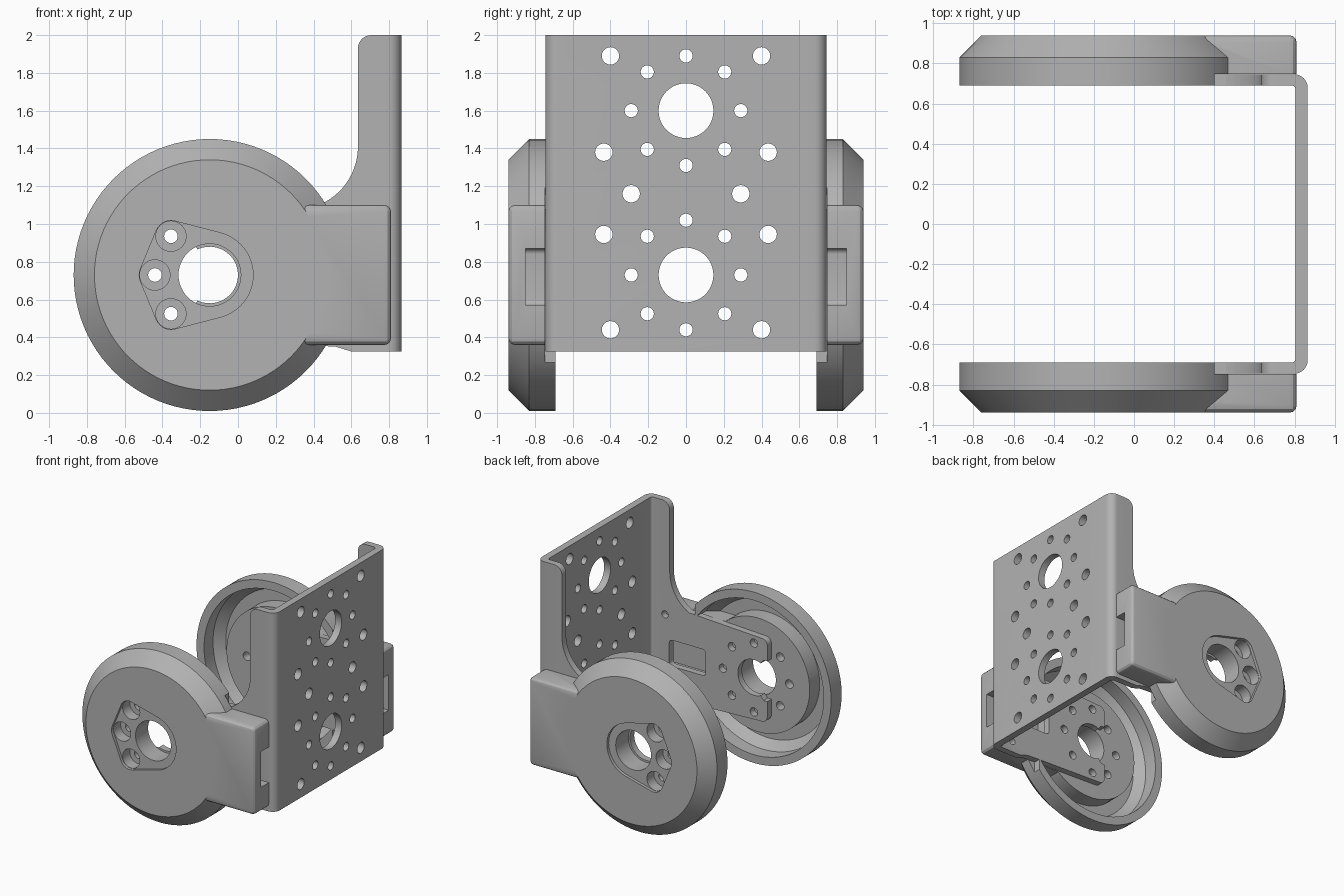
import bpy, bmesh
from math import sin, cos, pi, radians
from mathutils import Vector
from mathutils.geometry import convex_hull_2d

old = bpy.data.objects.get("Cube")
if old:
    bpy.data.objects.remove(old)

grey = bpy.data.materials.new("neutral grey")
grey.use_nodes = True
grey.diffuse_color = (0.45, 0.45, 0.45, 1)
grey.node_tree.nodes["Principled BSDF"].inputs["Base Color"].default_value = grey.diffuse_color

CX, CZ = -0.15, 0.73          # wheel axis
PLACE = {"x": lambda u, v, w: (w, u, v),
         "y": lambda u, v, w: (u, w, v),
         "z": lambda u, v, w: (u, v, w)}


def finish(name, bm):
    bmesh.ops.recalc_face_normals(bm, faces=bm.faces)
    mesh = bpy.data.meshes.new(name)
    bm.to_mesh(mesh)
    bm.free()
    mesh.materials.append(grey)
    ob = bpy.data.objects.new(name, mesh)
    bpy.context.collection.objects.link(ob)
    return ob


def prisms(name, outlines, axis, lo, hi):
    """Extrude one or more 2D outlines along an axis."""
    bm = bmesh.new()
    for pts in outlines:
        a, b = ([bm.verts.new(PLACE[axis](u, v, w)) for u, v in pts] for w in (lo, hi))
        bm.faces.new(a)
        bm.faces.new(b)
        for i in range(len(pts)):
            j = (i + 1) % len(pts)
            bm.faces.new((a[i], a[j], b[j], b[i]))
    return finish(name, bm)


def arc(u, v, r, start, end, n=12):
    angles = [radians(start + (end - start) * i / n) for i in range(n + 1)]
    return [(u + r * cos(t), v + r * sin(t)) for t in angles]


def circle(u, v, r, n=32):
    return arc(u, v, r, 0, 360, n)[:-1]


def rect(u0, v0, u1, v1, r=0.0):
    if not r:
        return [(u0, v0), (u1, v0), (u1, v1), (u0, v1)]
    return (arc(u0 + r, v0 + r, r, 180, 270, 6) + arc(u1 - r, v0 + r, r, 270, 360, 6)
            + arc(u1 - r, v1 - r, r, 0, 90, 6) + arc(u0 + r, v1 - r, r, 90, 180, 6))


def lathe(name, profile, n=96):
    """Revolve a closed (radius, y) profile around the wheel axis."""
    bm = bmesh.new()
    rings = []
    for r, y in profile:
        if r == 0:
            rings.append([bm.verts.new((CX, y, CZ))] * n)
        else:
            rings.append([bm.verts.new((u, y, v)) for u, v in circle(CX, CZ, r, n)])
    for a, b in zip(rings, rings[1:]):
        for i in range(n):
            j = (i + 1) % n
            bm.faces.new(list(dict.fromkeys((a[i], a[j], b[j], b[i]))))
    return finish(name, bm)


def activate(ob):
    bpy.ops.object.select_all(action="DESELECT")
    ob.select_set(True)
    bpy.context.view_layer.objects.active = ob


def combine(ob, other, op="DIFFERENCE"):
    mod = ob.modifiers.new("combine", "BOOLEAN")
    mod.object, mod.operation, mod.solver = other, op, "EXACT"
    activate(ob)
    bpy.ops.object.modifier_apply(modifier=mod.name)
    bpy.data.objects.remove(other)


def spokes(u, v, r, angles):
    return [(u + r * cos(radians(a)), v + r * sin(radians(a))) for a in angles]


# Folded bracket: U section cut to the side outline
half = (arc(0.80, 0.68, 0.065, 0, 90, 8) + [(-0.5, 0.745), (-0.5, 0.69)]
        + arc(0.785, 0.67, 0.02, 90, 0, 4))
section = half + [(x, -y) for x, y in reversed(half)]
bracket = prisms("folded_bracket", [section], "z", 0.325, 2.0)
side = ([(0.95, 0.2), (0.95, 2.1), (0.9, 2.0)] + arc(0.705, 1.93, 0.07, 90, 180, 8)
        + arc(0.30, 1.41, 0.335, 0, -62, 12)
        + arc(-0.225, 1.03, 0.05, 90, 180, 6) + arc(-0.225, 0.43, 0.05, 180, 270, 6)
        + [(0.44, 0.355), (0.52, 0.35), (0.60, 0.325), (0.60, 0.2)])
combine(bracket, prisms("side_outline", [side], "y", -1, 1), "INTERSECT")

# Bracket face holes
holes = []
for z in (CZ, 1.6):
    holes.append(circle(0, z, 0.145, 48))
    holes += [circle(u, v, 0.035, 24) for u, v in spokes(0, z, 0.29, range(0, 360, 45))]
for s in (-1, 1):
    for y, z in ((0.4, 0.44), (0.435, 0.945), (0.29, 1.16), (0.435, 1.38), (0.4, 1.89)):
        holes.append(circle(s * y, z, 0.046, 24))
combine(bracket, prisms("face_holes", holes, "x", 0.75, 0.95))

# Bracket arm notch, windows and screw holes
notch = arc(CX, CZ, 0.15, -115, 115, 24) + [(-0.24, CZ + 0.17), (-0.4, CZ + 0.17),
                                            (-0.4, CZ - 0.17), (-0.24, CZ - 0.17)]
arm_cuts = [notch, rect(0.30, 0.62, 0.64, 0.84, 0.03)]
arm_cuts += [circle(u, v, 0.035, 24) for u, v in spokes(CX, CZ, 0.29, range(-90, 91, 45))]
arm_cuts += [circle(0.68, CZ + s * 0.31, 0.03, 24) for s in (-1, 1)]
combine(bracket, prisms("arm_cuts", arm_cuts, "y", -1, 1))

# Wheel cover: hollow chamfered shell, open toward the bracket arm
cover = lathe("wheel_covers", [(0, 0.94), (0.61, 0.94), (0.72, 0.83), (0.72, 0.69),
                               (0.65, 0.69), (0.65, 0.81), (0.58, 0.88), (0, 0.88)])
combine(cover, prisms("arm_opening", [rect(0.4, 0, 0.9, 1.5)], "y", 0.6, 0.747))

# Raised hub and square tab
combine(cover, prisms("hub", [circle(CX, CZ, 0.48, 96)], "y", 0.747, 0.91), "UNION")
tab = prisms("tab", [rect(0.1, 0.36, 0.81, 1.1)], "y", 0.747, 0.94)
bm = bmesh.new()
bm.from_mesh(tab.data)
edges = [e for e in bm.edges if max(v.co.y for v in e.verts) > 0.9]
bmesh.ops.bevel(bm, geom=edges, offset=0.035, segments=3, profile=0.5, affect="EDGES")
bm.to_mesh(tab.data)
bm.free()
combine(cover, tab, "UNION")
combine(cover, prisms("tab_pocket", [rect(0.28, 0.57, 0.95, 0.87, 0.03)], "y", 0.7, 0.85))

# Hub recess, bore and countersunk screw holes
screws = spokes(CX, CZ, 0.29, (135, 180, 225))
cloud = circle(CX, CZ, 0.23, 48) + [p for u, v in screws for p in circle(u, v, 0.083)]
hull = [cloud[i] for i in convex_hull_2d([Vector(p) for p in cloud])]
combine(cover, prisms("recess", [hull], "y", 0.915, 1))
combine(cover, prisms("counterbores", [circle(u, v, 0.08) for u, v in screws], "y", 0.82, 1))
combine(cover, prisms("bores", [circle(CX, CZ, 0.165, 48)]
                      + [circle(u, v, 0.036, 24) for u, v in screws], "y", 0.6, 1))

# Matching cover on the other side
mirror = cover.modifiers.new("mirror", "MIRROR")
mirror.use_axis = (False, True, False)
mirror.use_mirror_merge = False
activate(cover)
bpy.ops.object.modifier_apply(modifier=mirror.name)

for ob in (bracket, cover):
    activate(ob)
    bpy.ops.object.shade_smooth_by_angle(angle=radians(25))
